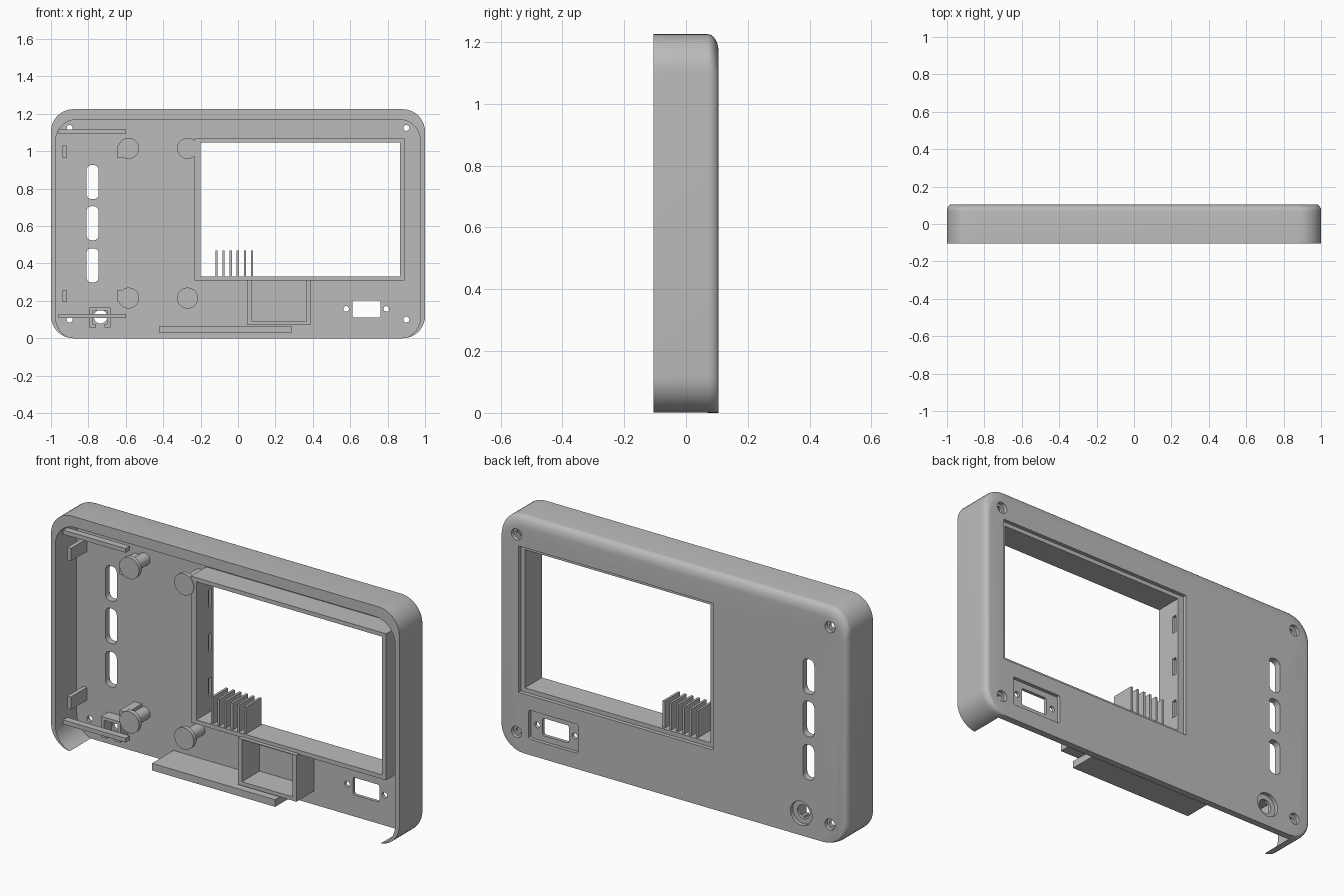
import bpy, bmesh
from math import sin, cos, pi, radians

cube = bpy.data.objects.get("Cube")
if cube:
    bpy.data.objects.remove(cube, do_unlink=True)

mat = bpy.data.materials.new("grey plastic")
mat.use_nodes = True
GREY = (0.5, 0.5, 0.5, 1)
mat.diffuse_color = GREY
mat.node_tree.nodes["Principled BSDF"].inputs["Base Color"].default_value = GREY

FRONT, FLOOR, BACK = -0.105, 0.07, 0.105
SUNK = FLOOR + 0.008          # internal parts bite slightly into the panel


def outline(x0, x1, z0, z1, r=0, steps=10):
    """Rectangle in the XZ plane with rounded corners."""
    if r == 0:
        return [(x0, z0), (x1, z0), (x1, z1), (x0, z1)]
    pts = []
    corners = [(x0 + r, z0 + r), (x1 - r, z0 + r), (x1 - r, z1 - r), (x0 + r, z1 - r)]
    for k, (cx, cz) in enumerate(corners):
        for i in range(steps + 1):
            a = pi + (k + i / steps) * pi / 2
            pts.append((cx + r * cos(a), cz + r * sin(a)))
    return pts


def circle(x, z, r, n=32):
    return [(x + r * cos(2 * pi * i / n), z + r * sin(2 * pi * i / n)) for i in range(n)]


def loft(name, sections):
    """Closed solid through (outline, y) sections."""
    bm = bmesh.new()
    rings = [[bm.verts.new((x, y, z)) for x, z in pts] for pts, y in sections]
    n = len(rings[0])
    for a, b in zip(rings, rings[1:]):
        for i in range(n):
            j = (i + 1) % n
            bm.faces.new((a[i], a[j], b[j], b[i]))
    bm.faces.new(rings[0])
    bm.faces.new(rings[-1])
    bmesh.ops.recalc_face_normals(bm, faces=bm.faces)
    mesh = bpy.data.meshes.new(name)
    bm.to_mesh(mesh)
    bm.free()
    mesh.materials.append(mat)
    obj = bpy.data.objects.new(name, mesh)
    bpy.context.collection.objects.link(obj)
    return obj


def prism(name, pts, y0, y1):
    return loft(name, [(pts, y0), (pts, y1)])


def block(name, x0, x1, z0, z1, y0, y1=SUNK):
    return prism(name, outline(x0, x1, z0, z1), y0, y1)


def cut(obj, pts, y0, y1):
    """Subtract a prism and bake the result."""
    cutter = prism("cutter", pts, y0, y1)
    cutter.hide_render = True
    mod = obj.modifiers.new("cut", "BOOLEAN")
    mod.operation, mod.solver, mod.object = "DIFFERENCE", "EXACT", cutter
    graph = bpy.context.evaluated_depsgraph_get()
    mesh = bpy.data.meshes.new_from_object(obj.evaluated_get(graph))
    obj.modifiers.clear()
    obj.data = mesh
    bpy.data.objects.remove(cutter, do_unlink=True)


def smooth(obj):
    bpy.ops.object.select_all(action="DESELECT")
    obj.select_set(True)
    bpy.context.view_layer.objects.active = obj
    bpy.ops.object.shade_smooth_by_angle(angle=radians(30))


# Shell: full-size rim, then a quarter-ellipse roll-over to the back face
sections = [(outline(-1, 1, 0, 1.225, 0.12), FRONT)]
for i in range(9):
    a = i / 8 * pi / 2
    s = 1 - cos(a)
    w = 1 - 0.025 * s
    sections.append((outline(-w, w, 0, 1.225 - 0.055 * s, 0.12),
                     FLOOR + (BACK - FLOOR) * sin(a)))
shell = loft("shell", sections)

# Hollow inside, open along the bottom
cut(shell, outline(-0.975, 0.975, -0.004, 1.17, 0.115), FRONT - 0.1, FLOOR)

# Screen window with a shallow ledge at the back
WINDOW = (-0.2, 0.865, 0.33, 1.047)
BEZEL = (-0.232, 0.889, 0.308, 1.068)
cut(shell, outline(*WINDOW), 0, 0.2)
cut(shell, outline(*BEZEL), BACK - 0.02, 0.2)

# Button slots
for z in (0.39, 0.615, 0.835):
    cut(shell, outline(-0.81, -0.745, z - 0.091, z + 0.091, 0.027, 6), 0, 0.2)

# Counterbored corner screw holes
for x in (-0.9, 0.9):
    for z in (0.1, 1.125):
        cut(shell, circle(x, z, 0.016, 20), 0, 0.2)
        cut(shell, circle(x, z, 0.029), BACK - 0.02, 0.2)

# Connector port with recess and two screw holes
cut(shell, outline(0.545, 0.83, 0.082, 0.232, 0.01, 3), BACK - 0.018, 0.2)
cut(shell, outline(0.612, 0.762, 0.112, 0.202, 0.008, 3), 0, 0.2)
for x in (0.578, 0.793):
    cut(shell, circle(x, 0.157, 0.015, 20), 0, 0.2)

# Round socket
cut(shell, circle(-0.735, 0.115, 0.036), 0, 0.2)
cut(shell, circle(-0.735, 0.115, 0.062), BACK - 0.02, 0.2)
smooth(shell)

# Screen frame with clip notches in its right-hand wall
frame = block("screen_frame", *BEZEL, -0.055, BACK - 0.02)
cut(frame, outline(*WINDOW), -0.2, 0.2)
for z in (0.46, 0.69, 0.92):
    cut(frame, outline(-0.216, -0.19, z - 0.045, z + 0.045), 0.045, 0.07)

# Fins standing on the lower frame wall
for i in range(6):
    x = -0.115 + i * 0.038
    block(f"fin_{i + 1}", x - 0.006, x + 0.006, 0.325, 0.47, -0.05, 0.075)

# Compartment under the frame
pocket = block("compartment", 0.052, 0.388, 0.07, 0.312, -0.075)
cut(pocket, outline(0.075, 0.365, 0.09, 0.308), -0.2, 0.2)

# Bottom shelf
block("shelf", -0.42, 0.287, 0.028, 0.065, FRONT)

# Mushroom-headed mounting posts
for side, x in (("outer", -0.585), ("inner", -0.27)):
    for level, z in (("lower", 0.215), ("upper", 1.015)):
        post = loft(f"post_{side}_{level}", [
            (circle(x, z, 0.056), -0.057), (circle(x, z, 0.056), -0.035),
            (circle(x, z, 0.032), -0.035), (circle(x, z, 0.032), SUNK)])
        smooth(post)

# Board rails and their support ribs
for level, rail_z, rib_z in (("lower", 0.12, 0.226), ("upper", 1.105, 0.997)):
    block(f"rail_{level}", -0.96, -0.6, rail_z - 0.011, rail_z + 0.011, -0.065, -0.03)
    block(f"rib_outer_{level}", -0.938, -0.917, rib_z - 0.033, rib_z + 0.033, -0.06)
    block(f"rib_inner_{level}", -0.645, -0.6, rib_z - 0.033, rib_z + 0.033, -0.05)

# Bracket around the socket
for name, x0, x1, z0, z1 in (
        ("left", -0.7, -0.682, 0.058, 0.165), ("right", -0.793, -0.775, 0.058, 0.165),
        ("top", -0.78, -0.695, 0.149, 0.165),
        ("left_tab", -0.715, -0.69, 0.058, 0.075), ("right_tab", -0.785, -0.76, 0.058, 0.075)):
    block(f"socket_bracket_{name}", x0, x1, z0, z1, 0.01)
